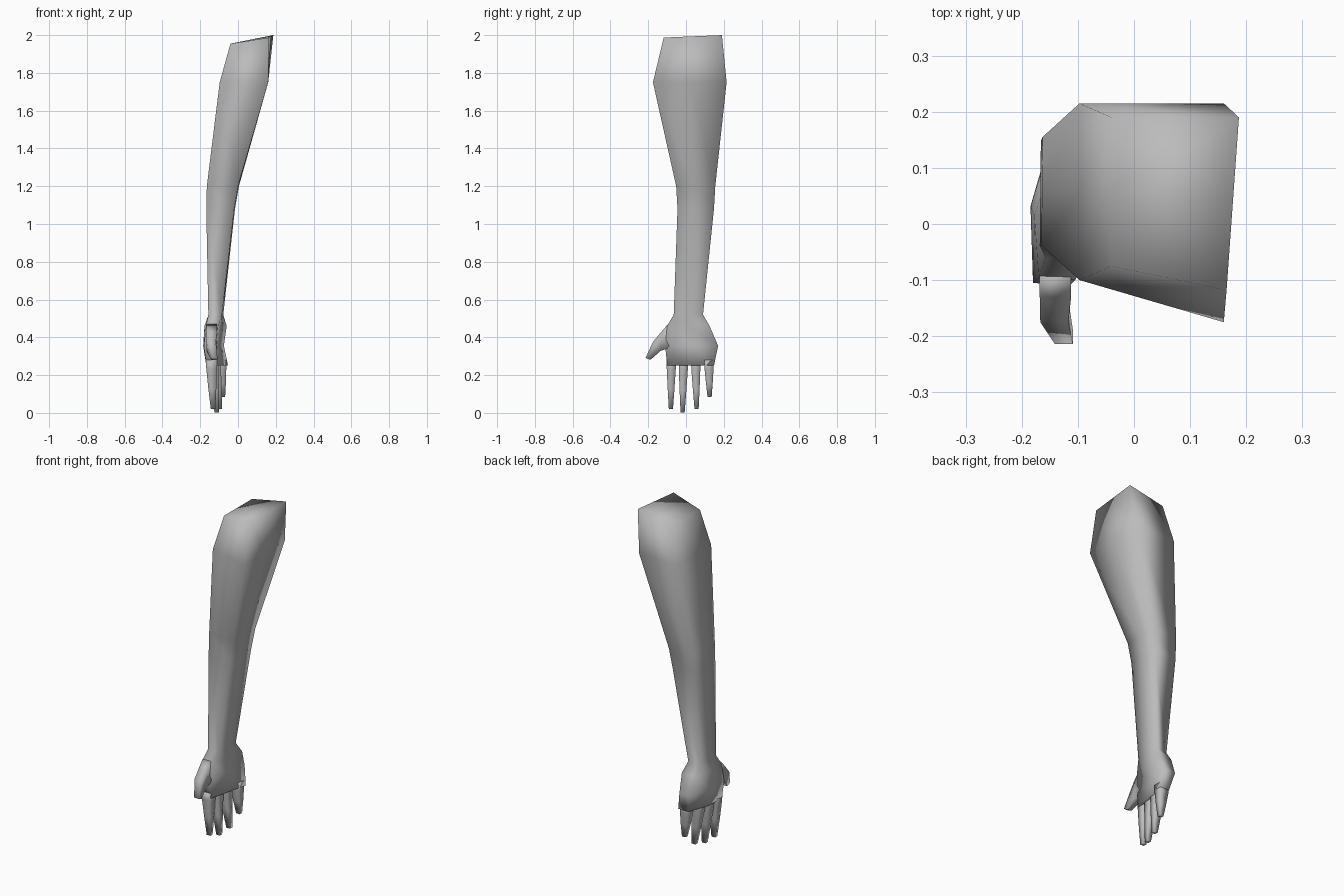
import bpy, bmesh
from mathutils import Vector

if "Cube" in bpy.data.objects:
    bpy.data.objects.remove(bpy.data.objects["Cube"])

skin = bpy.data.materials.new("plain_grey")
skin.diffuse_color = (0.5, 0.5, 0.5, 1)
skin.use_nodes = True
skin.node_tree.nodes["Principled BSDF"].inputs["Base Color"].default_value = skin.diffuse_color


def loft(name, rings):
    """Skin a list of equal-sized point rings, capped at both ends."""
    bm = bmesh.new()
    vs = [[bm.verts.new(p) for p in r] for r in rings]
    n = len(vs[0])
    for a, b in zip(vs, vs[1:]):
        for i in range(n):
            j = (i + 1) % n
            bm.faces.new((a[i], a[j], b[j], b[i]))
    bm.faces.new(vs[0])
    bm.faces.new(vs[-1])
    bmesh.ops.recalc_face_normals(bm, faces=bm.faces)
    for f in bm.faces:
        f.smooth = True
    me = bpy.data.meshes.new(name)
    bm.to_mesh(me)
    bm.free()
    me.materials.append(skin)
    ob = bpy.data.objects.new(name, me)
    bpy.context.collection.objects.link(ob)
    return ob


def section(corners, bulge_out=0.0, bulge_in=0.0):
    """Four corners (outer back, outer front, inner front, inner back) plus
    a midpoint on the outer and inner sides, pushed out in x."""
    a, b, c, d = [Vector(p) for p in corners]
    return [a, (a + b) / 2 - Vector((bulge_out, 0, 0)), b,
            c, (c + d) / 2 + Vector((bulge_in, 0, 0)), d]


def flat(z, ob, of, inf, inb):
    return [(x, y, z) for x, y in (ob, of, inf, inb)]


# Upper arm, elbow, forearm and palm as one skin
loft("arm_and_palm", [
    section([(-0.04, 0.19, 1.955), (-0.04, -0.075, 1.955),
             (0.165, -0.118, 1.987), (0.187, 0.19, 2.0)]),
    section(flat(1.75, (-0.097, 0.215), (-0.097, -0.1), (0.16, -0.175), (0.16, 0.215))),
    section(flat(1.2, (-0.163, 0.155), (-0.165, -0.038), (0.0, -0.052), (0.005, 0.155))),
    section(flat(1.08, (-0.166, 0.148), (-0.168, -0.038), (-0.02, -0.045), (-0.016, 0.148))),
    section(flat(0.52, (-0.155, 0.085), (-0.157, -0.06), (-0.085, -0.065), (-0.078, 0.09))),
    section(flat(0.46, (-0.155, 0.125), (-0.17, -0.095), (-0.105, -0.1), (-0.06, 0.125)), 0.015),
    section(flat(0.355, (-0.145, 0.168), (-0.18, -0.105), (-0.115, -0.11), (-0.075, 0.17)), 0.022),
    section(flat(0.25, (-0.12, 0.148), (-0.168, -0.1), (-0.11, -0.1), (-0.052, 0.148)), 0.02),
])


def digit(name, path):
    """path: (centre, half thickness in x, half width vector (y, z))"""
    rings = []
    for c, hx, (wy, wz) in path:
        c, w, t = Vector(c), Vector((0, wy, wz)), Vector((hx, 0, 0))
        rings.append([c - t + w, c - t - w, c + t - w, c + t + w])
    loft(name, rings)


# Fingers: root (x, y), tip (x, y, z)
for name, rx, ry, tx, ty, tz in (
        ("index_finger", -0.140, -0.078, -0.132, -0.080, 0.02),
        ("middle_finger", -0.132, -0.014, -0.112, -0.018, 0.003),
        ("ring_finger", -0.118, 0.052, -0.097, 0.056, 0.02),
        ("little_finger", -0.090, 0.122, -0.080, 0.125, 0.085)):
    digit(name, [
        ((rx, ry, 0.28), 0.03, (0.025, 0)),
        ((rx, ry, 0.235), 0.028, (0.024, 0)),
        ((rx * 0.5 + tx * 0.5, (ry + ty) / 2, (0.235 + tz) / 2), 0.021, (0.018, 0)),
        ((tx, ty, tz), 0.012, (0.011, 0)),
    ])

# Thumb
digit("thumb", [
    ((-0.14, -0.07, 0.40), 0.028, (0.025, -0.07)),
    ((-0.14, -0.115, 0.385), 0.028, (0.015, -0.045)),
    ((-0.142, -0.155, 0.352), 0.025, (0.02, -0.024)),
    ((-0.125, -0.201, 0.286), 0.016, (0.013, -0.005)),
])
